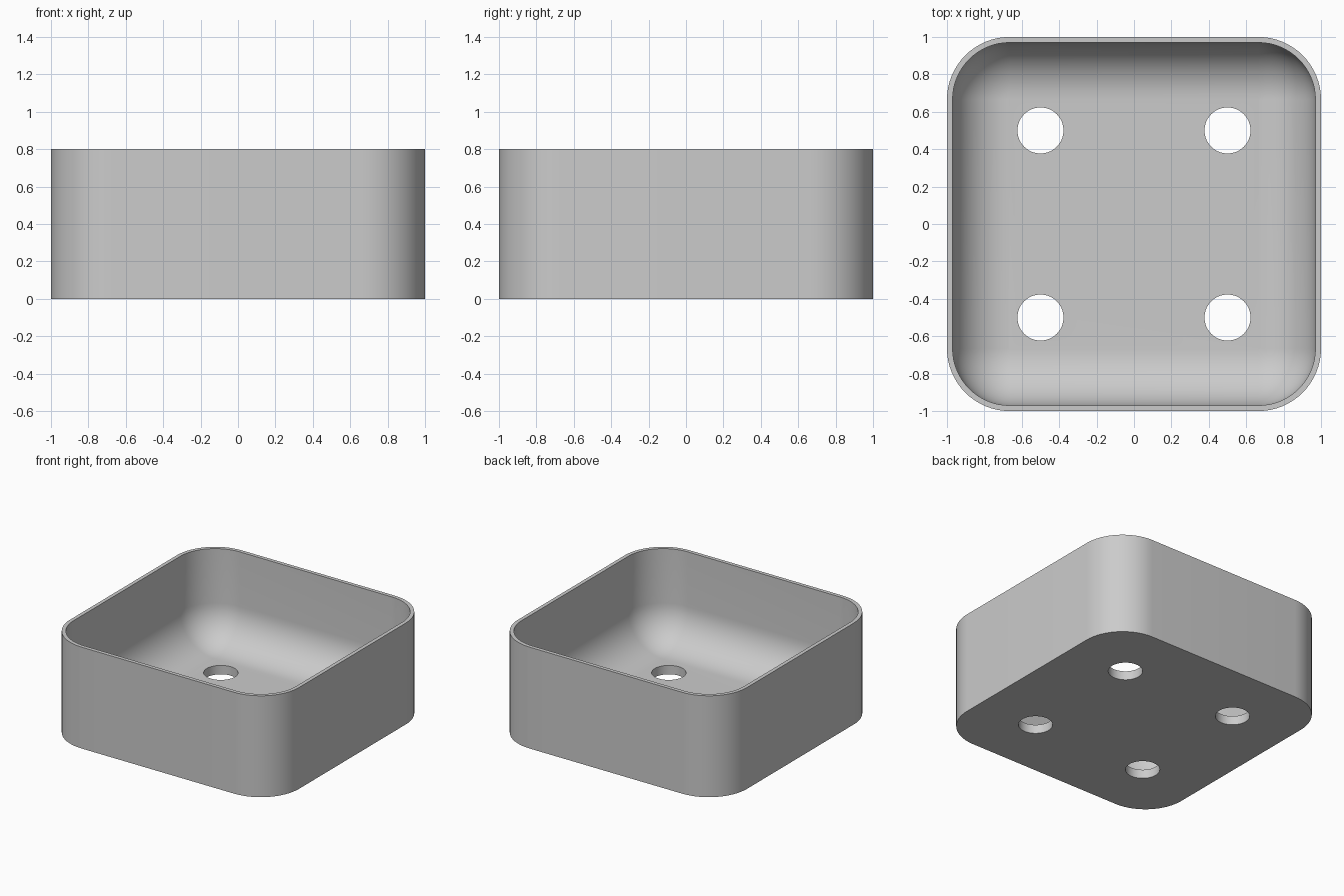
import bpy, bmesh, math

if "Cube" in bpy.data.objects:
    bpy.data.objects.remove(bpy.data.objects["Cube"], do_unlink=True)

HEIGHT, WALL, FLOOR = 0.8, 0.03, 0.07
CORNER, FILLET = 0.335, 0.3
HOLE_RADIUS, HOLE_OFFSET = 0.123, 0.5
CORNER_STEPS, FILLET_STEPS = 16, 14

grey = bpy.data.materials.new("light_grey")
grey.use_nodes = True
colour = (0.6, 0.6, 0.6, 1)
grey.diffuse_color = colour
grey.node_tree.nodes["Principled BSDF"].inputs["Base Color"].default_value = colour


def rounded_square(bm, inset, z):
    """Loop of vertices around a rounded square, inset from the outer wall."""
    radius, centre = CORNER - inset, 1 - CORNER
    loop = []
    for quarter in range(4):
        mid = math.pi / 4 + quarter * math.pi / 2
        cx = math.copysign(centre, math.cos(mid))
        cy = math.copysign(centre, math.sin(mid))
        for i in range(CORNER_STEPS + 1):
            a = (quarter + i / CORNER_STEPS) * math.pi / 2
            loop.append(bm.verts.new((cx + radius * math.cos(a), cy + radius * math.sin(a), z)))
    return loop


# Tray: outer wall, rim, inner wall, then a rounded cove down to the floor
profile = [(0, 0), (0, HEIGHT), (WALL, HEIGHT)]
for i in range(FILLET_STEPS + 1):
    a = i / FILLET_STEPS * math.pi / 2
    profile.append((WALL + FILLET * (1 - math.cos(a)), FLOOR + FILLET * (1 - math.sin(a))))

bm = bmesh.new()
loops = [rounded_square(bm, inset, z) for inset, z in profile]
for low, high in zip(loops, loops[1:]):
    for i in range(len(low)):
        j = (i + 1) % len(low)
        bm.faces.new((low[i], low[j], high[j], high[i]))
bm.faces.new(loops[0][::-1])
bm.faces.new(loops[-1])
mesh = bpy.data.meshes.new("tray")
bm.to_mesh(mesh)
bm.free()
tray = bpy.data.objects.new("tray", mesh)
bpy.context.collection.objects.link(tray)
mesh.materials.append(grey)

# Four round holes through the floor
for sx in (-1, 1):
    for sy in (-1, 1):
        bpy.ops.mesh.primitive_cylinder_add(vertices=48, radius=HOLE_RADIUS, depth=0.4,
                                            location=(sx * HOLE_OFFSET, sy * HOLE_OFFSET, 0))
        cutter = bpy.context.object
        cutter.name = "hole_cutter"
        cutter.data.materials.append(grey)
        cut = tray.modifiers.new("hole", "BOOLEAN")
        cut.operation, cut.solver, cut.object = "DIFFERENCE", "EXACT", cutter
        bpy.context.view_layer.objects.active = tray
        bpy.ops.object.modifier_apply(modifier=cut.name)
        bpy.data.objects.remove(cutter, do_unlink=True)

# Smooth shading with sharp rims
bpy.ops.object.select_all(action="DESELECT")
tray.select_set(True)
bpy.context.view_layer.objects.active = tray
bpy.ops.object.shade_smooth_by_angle(angle=math.radians(30))
